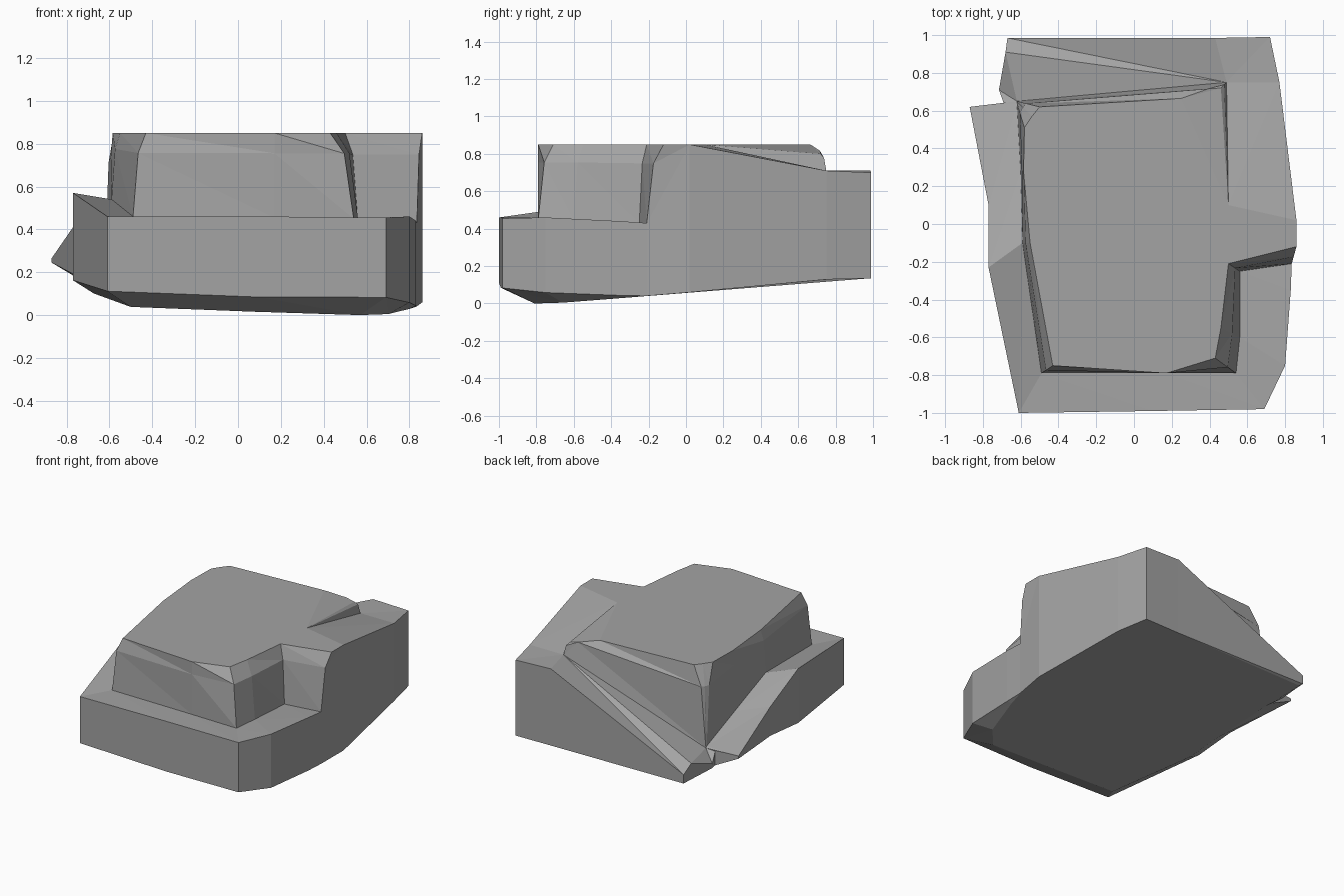
import bpy
import bmesh
from mathutils import Vector

default = bpy.data.objects.get("Cube")
if default:
    bpy.data.objects.remove(default, do_unlink=True)

TOP = 0.85

# Outer rim of the ledge, counterclockwise from the front right corner
rim = [
    (-.61, -1, .46), (.1, -.99, .46), (.69, -.98, .455), (.8, -.75, .46),
    (.83, -.35, .44), (.835, -.21, .43), (.86, .02, TOP), (.86, .02, TOP),
    (.77, .75, .71), (.72, .99, .7), (.43, .985, .71), (-.67, .985, .21),
    (-.68, .91, .27), (-.715, .71, .2), (-.69, .64, .26), (-.87, .62, .265),
    (-.77, .1, .41), (-.77, -.23, .57),
]
# Foot of the upper wall, one point per rim point
foot = [
    (-.49, -.79, .46), (.17, -.79, .455), (.54, -.79, .45), (.56, -.6, .45),
    (.56, -.25, .43), (.835, -.21, .43), (.86, .02, TOP), (.5, .1, TOP),
    (.49, .75, .71), (.49, .75, .71), (.49, .75, .71), (.49, .75, .71),
    (-.62, .65, .27), (-.62, .65, .27), (-.62, .65, .27), (-.62, .64, .28),
    (-.6, .28, .4), (-.59, -.1, .54),
]
# Edge of the flat top, with one dropped corner at the back
crown_outline = [
    (-.43, -.75), (.17, -.79), (.43, -.71), (.46, -.55),
    (.5, -.21), (.86, -.12), (.86, .02), (.5, .1),
    (.46, .72), (.46, .72), (.25, .665), (.25, .665),
    (-.5, .62), (-.54, .57), (-.54, .57), (-.58, .51),
    (-.585, .28), (-.55, -.1),
]
dropped_corner = (.46, .72, .8)
crown = [dropped_corner if (x, y) == dropped_corner[:2] else (x, y, TOP)
         for x, y in crown_outline]


def shoulder_point(low, high):
    """Point high on the wall where it starts to lean inward."""
    low, high = Vector(low), Vector(high)
    point = low.lerp(high, .4)
    point.z = low.z + .76 * (high.z - low.z)
    return tuple(point)


def ground(x, y):
    """Height of the tilted underside, level towards the back."""
    return min(.135, max(0, .092 - .04 * x + .09 * y))


def undercut(x, y):
    """How far the lower edge is lifted along the front and right sides."""
    front = .085 * max(0, -y - .2) / .8
    side = .5 * max(0, -x - .65)
    return max(front, side)


def underside_point(x, y):
    shrink = 1 - 2.1 * undercut(x, y)
    x, y = x * shrink, y * shrink
    return x, y, ground(x, y)


shoulder = [shoulder_point(a, b) for a, b in zip(foot, crown)]
lower_edge = [(x, y, ground(x, y) + undercut(x, y)) for x, y, z in rim]
underside = [underside_point(x, y) for x, y, z in rim]

bm = bmesh.new()
shared = {}


def vert(point):
    key = tuple(round(c, 3) for c in point)
    if key not in shared:
        shared[key] = bm.verts.new(point)
    return shared[key]


def add_face(points):
    """Add a face, dropping corners that coincide."""
    corners = list(dict.fromkeys(vert(p) for p in points))
    if len(corners) > 2 and bm.faces.get(corners) is None:
        bm.faces.new(corners)


def skirt(lower, upper):
    """Join two rings with a band of flat facets."""
    for i in range(len(lower)):
        j = (i + 1) % len(lower)
        add_face([lower[i], lower[j], upper[i]])
        add_face([lower[j], upper[j], upper[i]])


# Underside bevel, outer sides, ledge, upper walls and their leaning tops
rings = [underside, lower_edge, rim, foot, shoulder, crown]
for lower, upper in zip(rings, rings[1:]):
    skirt(lower, upper)

# Flat top, its dropped corner and the underside
add_face([p for p in crown if p != dropped_corner])
at = crown.index(dropped_corner)
add_face([crown[at - 1], dropped_corner, crown[at + 2]])
add_face(underside[::-1])
bmesh.ops.recalc_face_normals(bm, faces=bm.faces[:])

mesh = bpy.data.meshes.new("rock_block")
bm.to_mesh(mesh)
bm.free()

# Stone colour
stone = bpy.data.materials.new("stone_grey")
stone.use_nodes = True
grey = (.37, .37, .37, 1)
stone.diffuse_color = grey
stone.node_tree.nodes["Principled BSDF"].inputs["Base Color"].default_value = grey
mesh.materials.append(stone)

rock = bpy.data.objects.new("rock_block", mesh)
bpy.context.collection.objects.link(rock)
